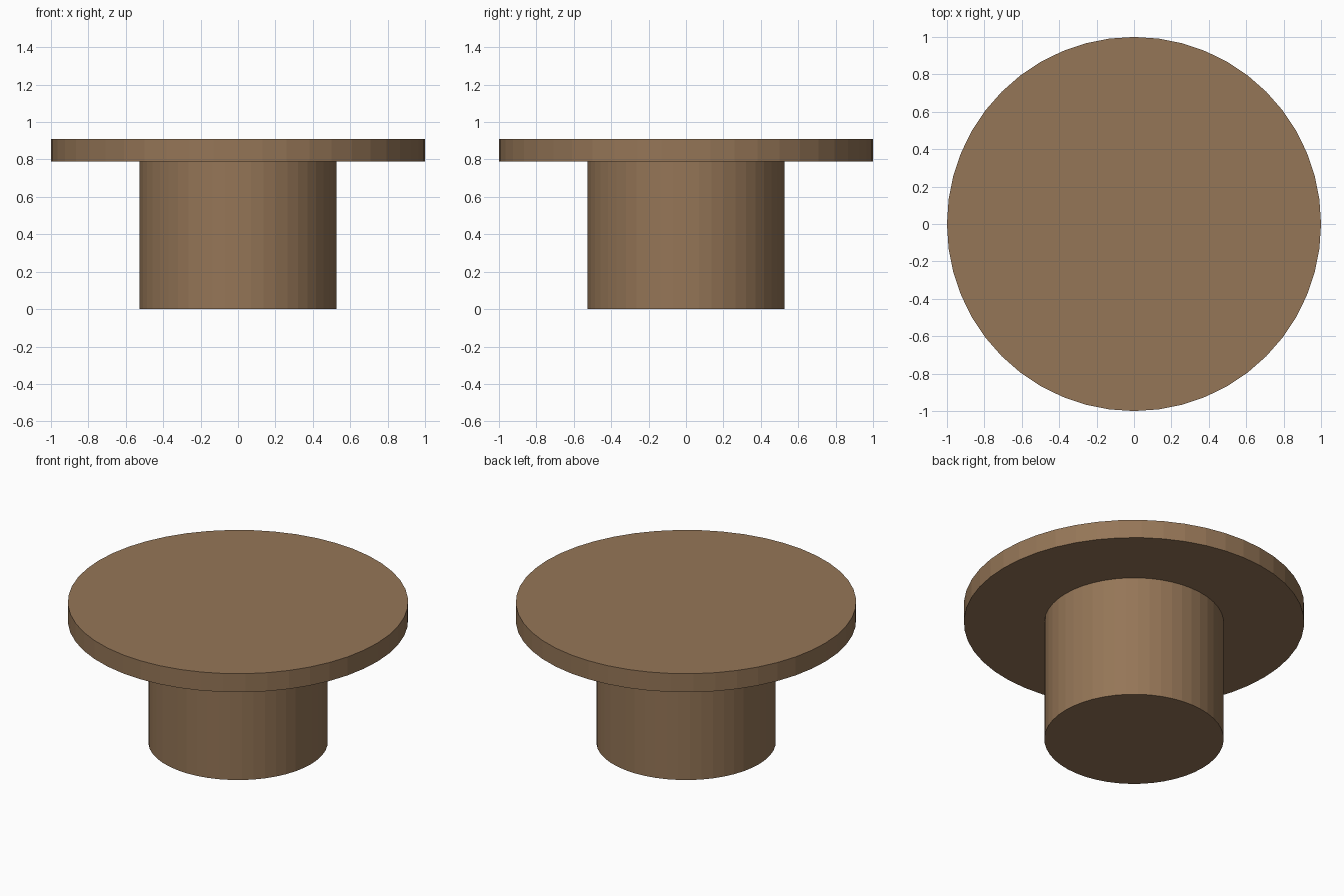
import bpy

if "Cube" in bpy.data.objects:
    bpy.data.objects.remove(bpy.data.objects["Cube"])

wood = bpy.data.materials.new("brown_wood")
wood.diffuse_color = (0.30, 0.18, 0.095, 1)
wood.use_nodes = True
wood.node_tree.nodes["Principled BSDF"].inputs["Base Color"].default_value = wood.diffuse_color


def disc(name, radius, z0, z1):
    bpy.ops.mesh.primitive_cylinder_add(
        vertices=48, radius=radius, depth=z1 - z0, location=(0, 0, (z0 + z1) / 2))
    ob = bpy.context.object
    ob.name = name
    ob.data.materials.append(wood)
    return ob


# Drum base and round top
disc("pedestal_base", 0.527, 0.0, 0.79)
disc("table_top", 1.0, 0.79, 0.91)
